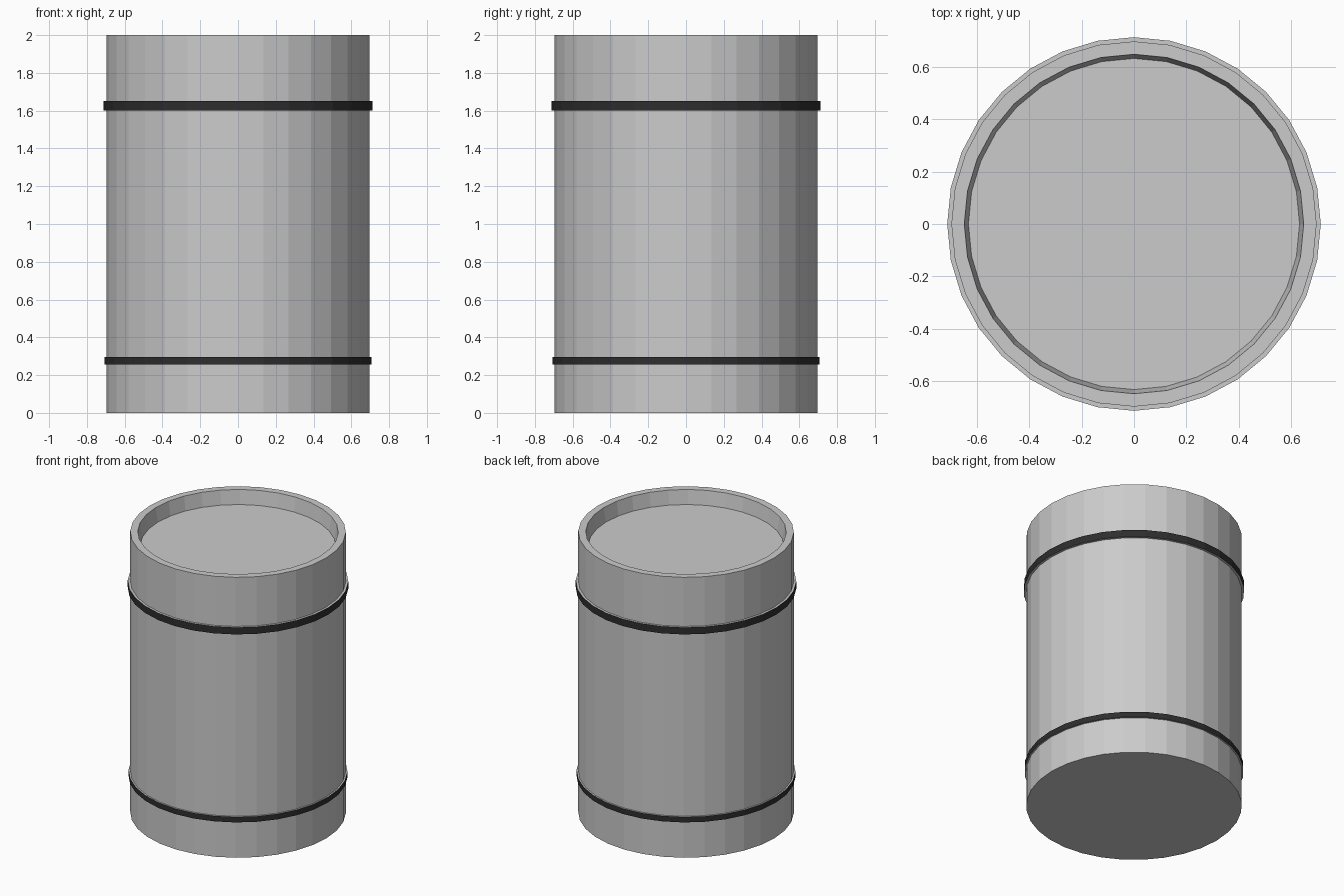
import bpy, bmesh
from math import cos, sin, tau

if "Cube" in bpy.data.objects:
    bpy.data.objects.remove(bpy.data.objects["Cube"])

SIDES = 32

# Barrel outline (radius, z) from the base, up the outside and down into the recessed lid
profile = [
    (0.697, 0.0),
    (0.697, 0.257), (0.708, 0.257), (0.708, 0.296), (0.697, 0.296),  # lower hoop
    (0.697, 1.60), (0.713, 1.60), (0.713, 1.65), (0.697, 1.65),      # upper hoop
    (0.697, 2.0), (0.648, 2.0), (0.632, 1.90),                       # rim and lid
]
HOOP_STEPS = {2, 6}  # profile segments painted black

black = bpy.data.materials.new("hoop_black")
black.diffuse_color = (0.027, 0.027, 0.027, 1)
black.use_nodes = True
black.node_tree.nodes["Principled BSDF"].inputs["Base Color"].default_value = black.diffuse_color

# Revolve the outline, flat shaded
bm = bmesh.new()
rings = [[bm.verts.new((r * sin(tau * i / SIDES), r * cos(tau * i / SIDES), z))
          for i in range(SIDES)] for r, z in profile]
for k, (low, high) in enumerate(zip(rings, rings[1:])):
    for i in range(SIDES):
        j = (i + 1) % SIDES
        face = bm.faces.new((low[i], low[j], high[j], high[i]))
        face.material_index = int(k in HOOP_STEPS)

# Base and lid discs
bm.faces.new(rings[0])
bm.faces.new(rings[-1])
bmesh.ops.recalc_face_normals(bm, faces=bm.faces)

mesh = bpy.data.meshes.new("barrel")
bm.to_mesh(mesh)
bm.free()
mesh.materials.append(None)   # plain grey body
mesh.materials.append(black)
bpy.context.collection.objects.link(bpy.data.objects.new("barrel", mesh))
